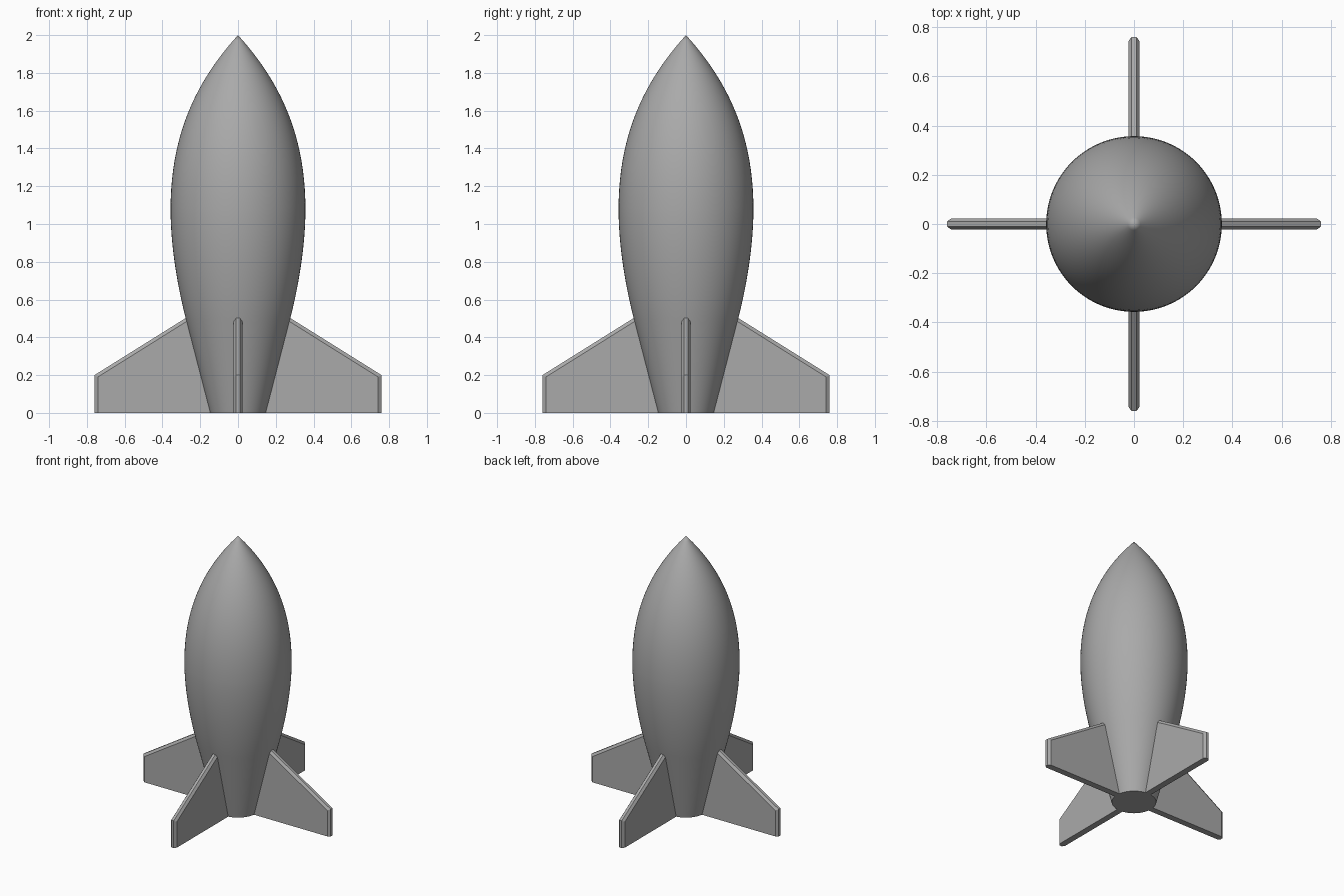
import bpy, bmesh, math
from mathutils import Vector, geometry

cube = bpy.data.objects.get("Cube")
if cube:
    bpy.data.objects.remove(cube)

grey = bpy.data.materials.new("plain_grey")
grey.use_nodes = True
colour = (0.4, 0.4, 0.4, 1)
grey.diffuse_color = colour
grey.node_tree.nodes["Principled BSDF"].inputs["Base Color"].default_value = colour


def finish(name, bm):
    bmesh.ops.recalc_face_normals(bm, faces=bm.faces)
    mesh = bpy.data.meshes.new(name)
    bm.to_mesh(mesh)
    bm.free()
    mesh.materials.append(grey)
    obj = bpy.data.objects.new(name, mesh)
    bpy.context.collection.objects.link(obj)
    return obj


def curve(*points):
    return geometry.interpolate_bezier(*[Vector((r, 0, z)) for r, z in points], 24)


# Hull: straight tail cone, swelling belly and pointed nose, lathed round z
profile = [Vector((0, 0, 0)), Vector((0.148, 0, 0))]
profile += curve((0.277, 0.5), (0.327, 0.70), (0.357, 0.90), (0.357, 1.08))
profile += curve((0.357, 1.08), (0.357, 1.50), (0.20, 1.78), (0, 2))[1:]
bm = bmesh.new()
verts = [bm.verts.new(p) for p in profile]
edges = [bm.edges.new(pair) for pair in zip(verts, verts[1:])]
bmesh.ops.spin(bm, geom=verts + edges, axis=(0, 0, 1), cent=(0, 0, 0),
               angle=math.tau, steps=96)
bmesh.ops.remove_doubles(bm, verts=bm.verts, dist=0.0005)
hull = finish("hull", bm)
bpy.ops.object.select_all(action="DESELECT")
hull.select_set(True)
bpy.context.view_layer.objects.active = hull
bpy.ops.object.shade_smooth_by_angle(angle=math.radians(35))

# Fins: plates with bevelled leading and outer edges
rim = [(0.13, 0), (0.76, 0), (0.76, 0.2), (0.25, 0.519)]
panel = [(0.13, 0), (0.742, 0), (0.742, 0.19), (0.25, 0.498)]
sections = [(-0.023, panel), (-0.010, rim), (0.010, rim), (0.023, panel)]


def fin(name, turn):
    bm = bmesh.new()
    rings = [[bm.verts.new((x, y, z)) for x, z in shape] for y, shape in sections]
    for a, b in zip(rings, rings[1:]):
        for i in range(4):
            j = (i + 1) % 4
            bm.faces.new((a[i], a[j], b[j], b[i]))
    bm.faces.new(rings[0])
    bm.faces.new(rings[-1])
    # The root edge keeps its full thickness, hidden inside the hull
    finish(name, bm).rotation_euler.z = turn


for k, side in enumerate(("left", "back", "right", "front")):
    fin(side + "_fin", k * math.pi / 2)
